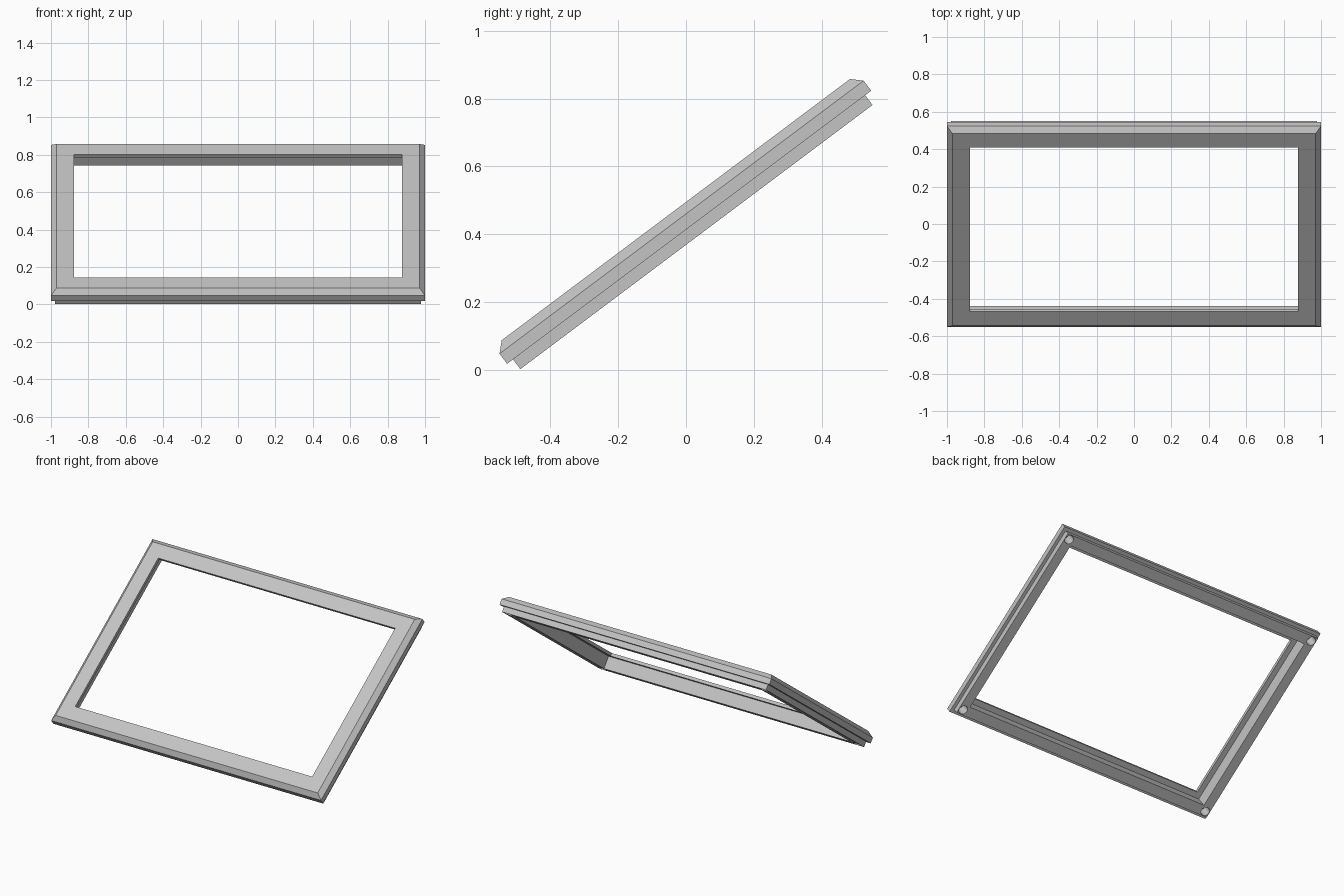
import bpy, bmesh, math
from mathutils import Matrix

cube = bpy.data.objects.get("Cube")
if cube:
    bpy.data.objects.remove(cube, do_unlink=True)

HALF_X, HALF_Y = 1.0, 0.671
# Tilted plane the whole frame lies in
TILT = Matrix.Translation((0, 0.209, 0.154)) @ Matrix.Rotation(math.atan2(3, 4), 4, 'X')

grey = bpy.data.materials.new("light_grey")
grey.use_nodes = True
colour = (0.55, 0.55, 0.55, 1)
grey.diffuse_color = colour
grey.node_tree.nodes["Principled BSDF"].inputs["Base Color"].default_value = colour


def add_object(name, bm):
    bmesh.ops.recalc_face_normals(bm, faces=bm.faces)
    mesh = bpy.data.meshes.new(name)
    bm.to_mesh(mesh)
    bm.free()
    mesh.materials.append(grey)
    obj = bpy.data.objects.new(name, mesh)
    bpy.context.collection.objects.link(obj)
    obj.matrix_world = TILT
    return obj


def mitred_frame(name, profile):
    """Sweep a closed (inset, height) section round the rectangle."""
    bm = bmesh.new()
    corners = [(-1, -1), (1, -1), (1, 1), (-1, 1)]
    loops = [[bm.verts.new((sx * (HALF_X - i), sy * (HALF_Y - i), h))
              for i, h in profile] for sx, sy in corners]
    n = len(profile)
    for c in range(4):
        a, b = loops[c], loops[(c + 1) % 4]
        for k in range(n):
            m = (k + 1) % n
            bm.faces.new((a[k], a[m], b[m], b[k]))
    return add_object(name, bm)


# Frame: chamfered top, outer lip, lower rim and inner rebate
frame = mitred_frame("frame", [
    (0.122, 0.398), (0.029, 0.398), (0.0, 0.37), (0.0, 0.333),
    (0.022, 0.333), (0.022, 0.297), (0.086, 0.297), (0.086, 0.333),
    (0.086, 0.378), (0.122, 0.378)])

# Blind holes in the underside at the corners
bm = bmesh.new()
inset = 0.054
for sx in (-1, 1):
    for sy in (-1, 1):
        place = Matrix.Translation((sx * (HALF_X - inset), sy * (HALF_Y - inset), 0.317))
        bmesh.ops.create_cone(bm, cap_ends=True, segments=20, radius1=0.028,
                              radius2=0.028, depth=0.1, matrix=place)
cutter = add_object("hole_cutter", bm)
cutter.hide_render = True

cut = frame.modifiers.new("corner_holes", 'BOOLEAN')
cut.operation = 'DIFFERENCE'
cut.solver = 'EXACT'
cut.object = cutter
bpy.context.view_layer.objects.active = frame
frame.select_set(True)
bpy.ops.object.modifier_apply(modifier=cut.name)
bpy.data.objects.remove(cutter, do_unlink=True)
bpy.ops.object.shade_smooth_by_angle(angle=math.radians(30))
